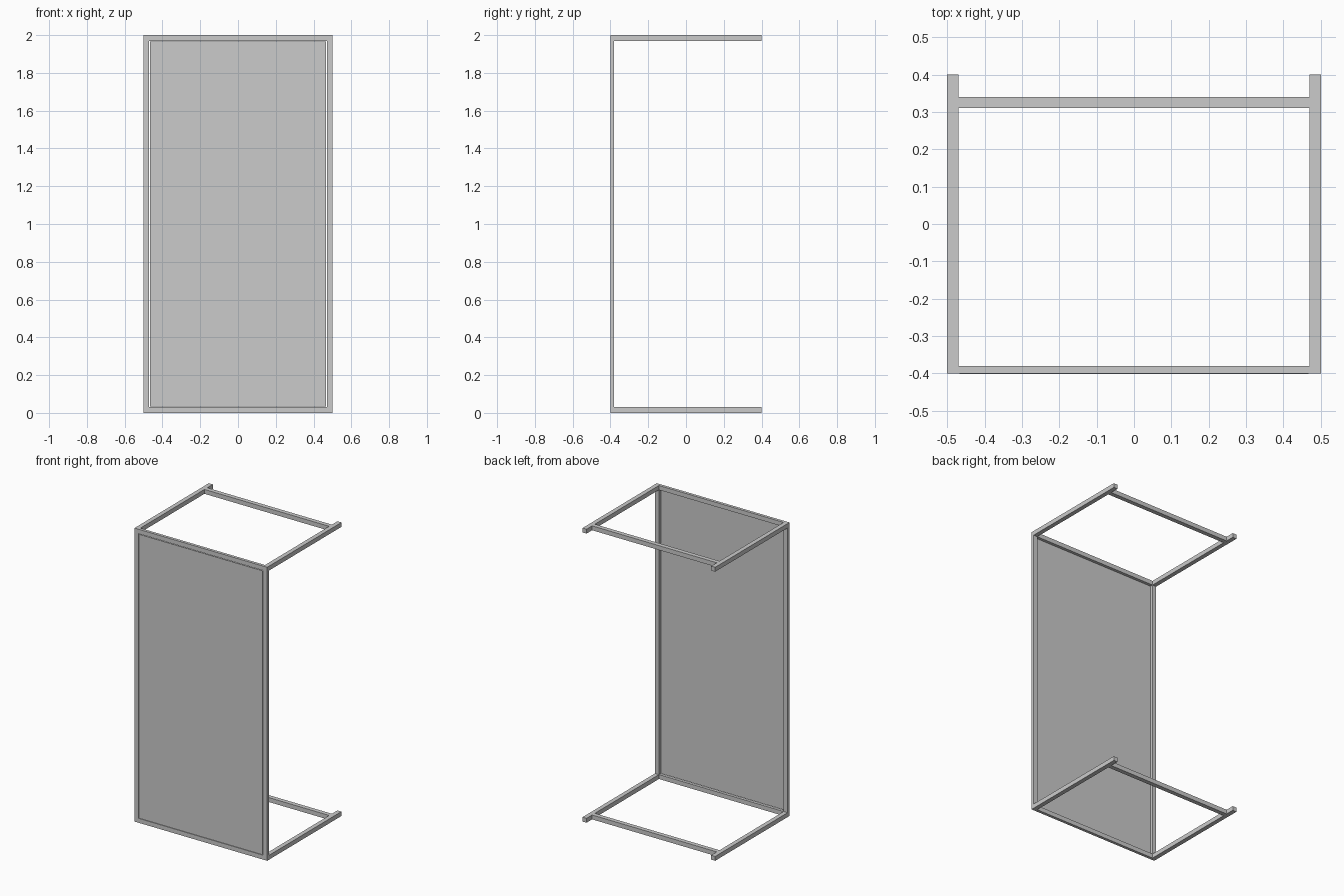
import bpy
from mathutils import Vector

if "Cube" in bpy.data.objects:
    bpy.data.objects.remove(bpy.data.objects["Cube"])


def box(name, lo, hi):
    lo, hi = Vector(lo), Vector(hi)
    bpy.ops.mesh.primitive_cube_add(size=1, location=(lo + hi) / 2)
    ob = bpy.context.object
    ob.name = name
    ob.scale = hi - lo
    bpy.ops.object.transform_apply(location=False, rotation=False, scale=True)
    return ob


W, D, H, T = 0.5, 0.4, 2.0, 0.03   # half width, half depth, height, bar size
IN = W - T                         # inner face of the side bars
FRONT = -D + 0.02                  # back of the thinner front frame

# Bottom and top frames: side rails, front rail and set-in rear crossbar
for level, z in (("bottom", 0), ("top", H - T)):
    for side, x in (("left", -W), ("right", IN)):
        box(f"{level}_{side}_rail", (x, -D, z), (x + T, D, z + T))
    box(f"{level}_front_rail", (-IN, -D, z), (IN, FRONT, z + T))
    box(f"{level}_rear_crossbar", (-IN, 0.31, z), (IN, 0.34, z + T))

# Upright posts joining the two frames at the front
for side, x in (("left", -W), ("right", IN)):
    box(f"{side}_post", (x, -D, T), (x + T, FRONT, H - T))

# Thin panel filling the front frame
box("front_panel", (-IN + 0.003, -D - 0.001, T + 0.003),
    (IN - 0.003, -D + 0.004, H - T - 0.003))
